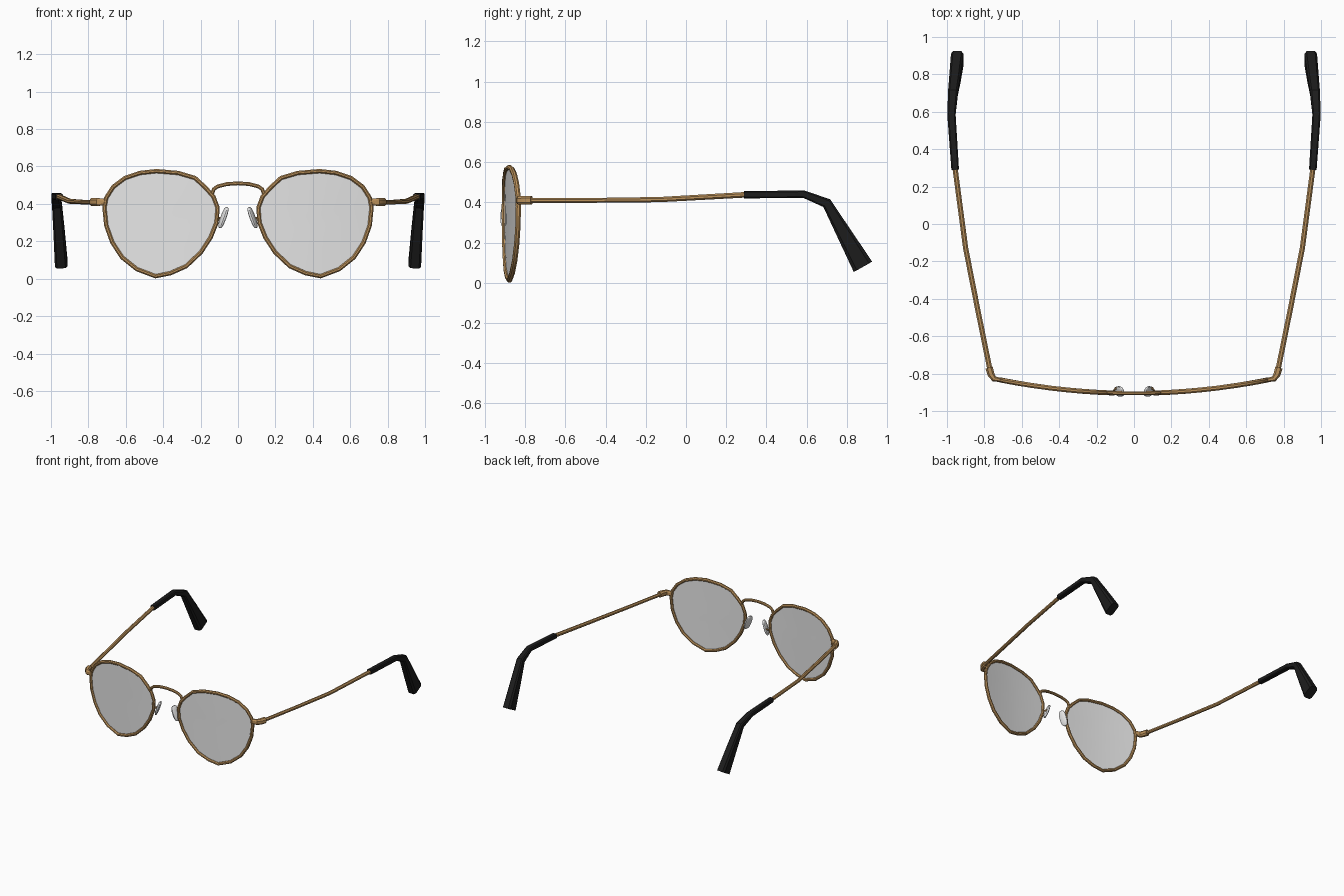
import bpy, bmesh, math
from mathutils import Vector

if "Cube" in bpy.data.objects:
    bpy.data.objects.remove(bpy.data.objects["Cube"])


def material(name, color):
    m = bpy.data.materials.new(name)
    m.diffuse_color = color
    m.use_nodes = True
    m.node_tree.nodes["Principled BSDF"].inputs["Base Color"].default_value = m.diffuse_color
    return m


GOLD = material("antique gold metal", (0.50, 0.285, 0.105, 1))
BLACK = material("black plastic", (0.012, 0.012, 0.012, 1))
LENS = material("clear grey lens", (0.80, 0.80, 0.80, 0.75))
PAD = material("pale silicone", (0.8, 0.8, 0.8, 1))


def boxy(c, power):
    """Push a cosine or sine towards a squarer outline."""
    return math.copysign(abs(c) ** power, c)


def finish(name, bm, mat, mirror=True, smooth=30, recalc=True):
    if recalc:
        bmesh.ops.recalc_face_normals(bm, faces=bm.faces)
    me = bpy.data.meshes.new(name)
    bm.to_mesh(me)
    bm.free()
    me.materials.append(mat)
    ob = bpy.data.objects.new(name, me)
    bpy.context.collection.objects.link(ob)
    if mirror:
        ob.modifiers.new("Mirror", 'MIRROR')
    bpy.ops.object.select_all(action='DESELECT')
    ob.select_set(True)
    bpy.context.view_layer.objects.active = ob
    bpy.ops.object.shade_smooth_by_angle(angle=math.radians(smooth))
    return ob


def tube(name, pts, radii, mat, ref, closed=False, sides=8, mirror=True, power=1.0):
    """Sweep a section (radius along ref, radius across ref) over pts."""
    pts = [Vector(p) for p in pts]
    n = len(pts)
    if not isinstance(radii, list):
        radii = [radii] * n
    bm = bmesh.new()
    rings = []
    for i, p in enumerate(pts):
        a = pts[i - 1] if closed or i > 0 else p
        b = pts[(i + 1) % n] if closed or i < n - 1 else p
        t = ((b - p).normalized() + (p - a).normalized()).normalized()
        u = (ref - t * ref.dot(t)).normalized()
        v = t.cross(u)
        ru, rv = radii[i]
        rings.append([bm.verts.new(p + u * ru * boxy(math.cos(k), power)
                                   + v * rv * boxy(math.sin(k), power))
                      for k in (2 * math.pi * (j + 0.5) / sides for j in range(sides))])
    for i in range(n if closed else n - 1):
        r, q = rings[i], rings[(i + 1) % n]
        for j in range(sides):
            k = (j + 1) % sides
            bm.faces.new((r[j], r[k], q[k], q[j]))
    if not closed:
        bm.faces.new(rings[0])
        bm.faces.new(rings[-1])
    return finish(name, bm, mat, mirror)


X, Y, Z = Vector((1, 0, 0)), Vector((0, 1, 0)), Vector((0, 0, 1))


def front_y(x):
    """Wrap curve of the frame front."""
    return -0.905 + 0.14 * x * x


# Lens outline, seen from the front
outline = [(.168, .489), (.227, .543), (.318, .570), (.436, .580), (.527, .570), (.607, .543),
           (.671, .495), (.709, .436), (.719, .382), (.709, .286), (.676, .195), (.623, .115),
           (.543, .051), (.441, .013), (.361, .029), (.275, .067), (.195, .142), (.142, .222),
           (.110, .302), (.104, .382), (.126, .441)]
CX, CZ = 0.414, 0.30
outline = [(CX + (x - CX) * 0.985, 0.013 + (z - 0.013) * 0.992) for x, z in outline]

# Rims
tube("lens_rim", [(x, front_y(x), z) for x, z in outline], (0.014, 0.012), GOLD, Y, closed=True)

# Lenses: concentric rings following the wrap curve
bm = bmesh.new()
rings = []
for s in (1.0, 0.7, 0.35):
    ring = []
    for x, z in outline:
        px, pz = CX + (x - CX) * s, CZ + (z - CZ) * s
        ring.append(bm.verts.new((px, front_y(px), pz)))
    rings.append(ring)
mid = bm.verts.new((CX, front_y(CX), CZ))
n = len(outline)
for i in range(n):
    j = (i + 1) % n
    for a, b in zip(rings, rings[1:]):
        bm.faces.new((a[j], a[i], b[i], b[j]))
    bm.faces.new((rings[-1][j], rings[-1][i], mid))
bmesh.ops.recalc_face_normals(bm, faces=bm.faces)
bm.normal_update()
if sum(f.normal.y for f in bm.faces) > 0:
    bmesh.ops.reverse_faces(bm, faces=bm.faces)
finish("lens", bm, LENS, recalc=False)

# Bridge arch
half = [(.138, .455), (.130, .478), (.108, .494), (.06, .506)]
path = [(-x, z) for x, z in half] + [(0, .510)] + [(x, z) for x, z in half[::-1]]
tube("bridge", [(x, front_y(x), z) for x, z in path], (0.011, 0.011), GOLD, Y, mirror=False)

# End pieces with hinges
tube("end_piece", [(.708, -.835, .41), (.748, -.828, .41), (.764, -.805, .41), (.775, -.768, .41)],
     [(.018, .012), (.022, .016), (.023, .020), (.023, .021)], GOLD, Z, power=.8)

# Temple arms
tube("temple_arm", [(.768, -.79, .409), (.835, -.46, .410), (.90, -.13, .414), (.957, .30, .438)],
     [(.015, .013), (.015, .013), (.015, .014), (.015, .015)], GOLD, X)

# Ear tips, widening towards the end
tube("ear_tip", [(.956, .29, .438), (.976, .585, .441), (.968, .700, .396), (.957, .78, .256),
                 (.945, .879, .081)],
     [(.021, .019), (.023, .019), (.027, .026), (.031, .038), (.035, .054)], BLACK, X, power=.45)

# Nose pads
bm = bmesh.new()
bmesh.ops.create_uvsphere(bm, u_segments=16, v_segments=10, radius=1)
for v in bm.verts:
    x, y, z = (boxy(c, .75) for c in v.co)
    lx, ly, lz = x * 0.012, y * 0.029, z * 0.060
    # twist towards the nose, then lean the top inwards
    tw, ln = math.radians(-18), math.radians(-20)
    lx, ly = lx * math.cos(tw) - ly * math.sin(tw), lx * math.sin(tw) + ly * math.cos(tw)
    lx, lz = lx * math.cos(ln) + lz * math.sin(ln), -lx * math.sin(ln) + lz * math.cos(ln)
    v.co = (0.078 + lx, -0.895 + ly, 0.327 + lz)
finish("nose_pad", bm, PAD)

# Nose pad arms
tube("nose_pad_arm", [(.082, -.888, .325), (.098, -.876, .325), (.116, front_y(.116), .310)],
     (0.006, 0.006), GOLD, Z, sides=6)
